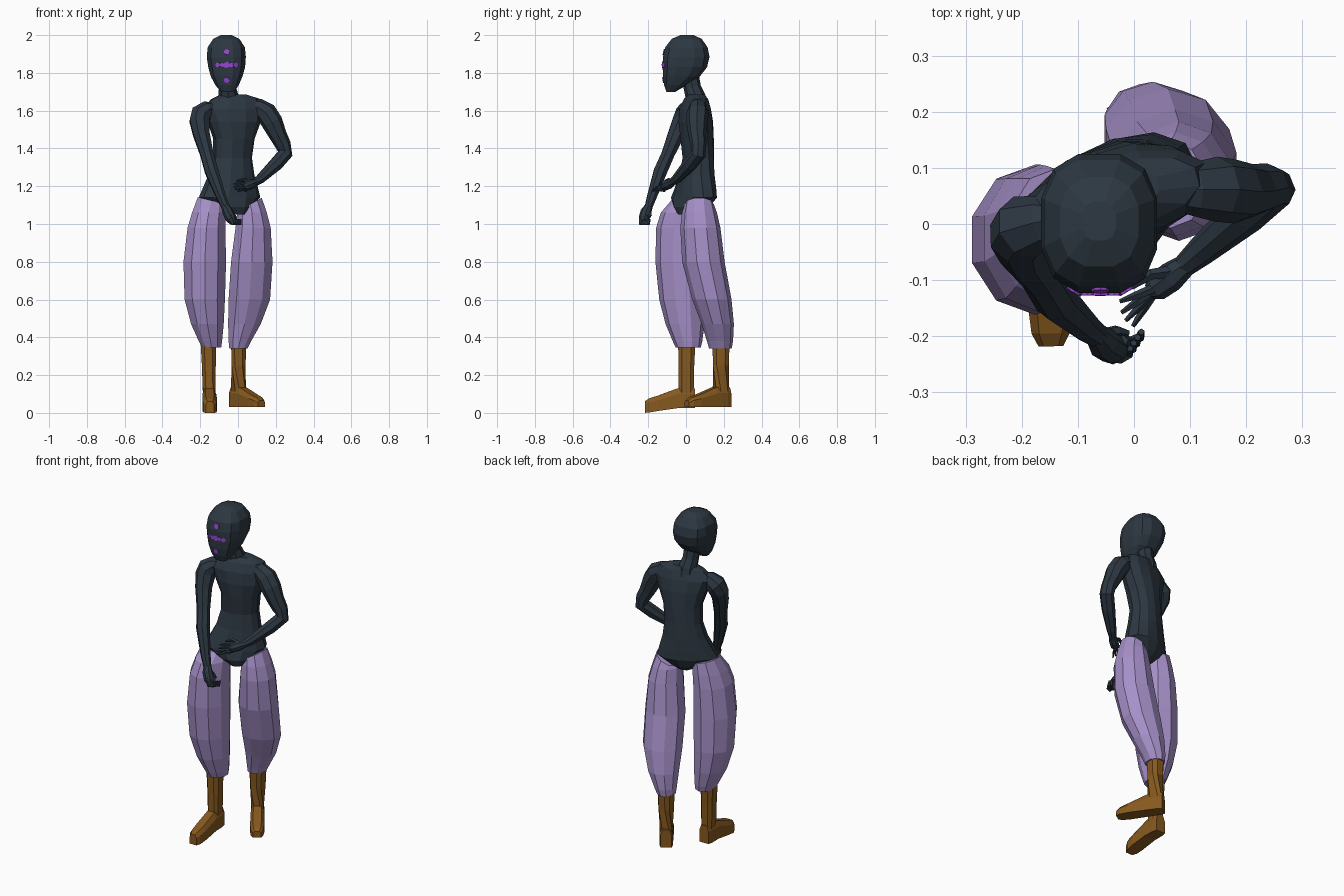
import bpy, bmesh, math
from mathutils import Vector, Matrix
from mathutils.bvhtree import BVHTree


def material(name, rgb):
    m = bpy.data.materials.new(name)
    m.diffuse_color = (*rgb, 1)
    return m


DARK = material("dark slate", (0.026, 0.039, 0.054))
LILAC = material("lilac cloth", (0.38, 0.28, 0.58))
BROWN = material("brown leather", (0.24, 0.10, 0.013))
VIOLET = material("violet marks", (0.30, 0.06, 0.62))


def finish(name, bm, mat):
    bmesh.ops.recalc_face_normals(bm, faces=bm.faces)
    me = bpy.data.meshes.new(name)
    bm.to_mesh(me)
    bm.free()
    me.materials.append(mat)
    ob = bpy.data.objects.new(name, me)
    bpy.context.collection.objects.link(ob)
    return ob


def skin(bm, rings):
    """Join rings of points with quads and cap both ends."""
    vs = [[bm.verts.new(p) for p in r] for r in rings]
    n = len(vs[0])
    for a, b in zip(vs, vs[1:]):
        for i in range(n):
            j = (i + 1) % n
            bm.faces.new((a[i], a[j], b[j], b[i]))
    bm.faces.new(vs[0])
    bm.faces.new(vs[-1])


def loft(bm, sections, n=10, power=1.0, tilt=0.0):
    """Sections are z, centre x, centre y, radius x, radius y, turn in degrees.
    The first ring is tilted sideways by the given slope."""
    rings = []
    for k, (z, cx, cy, rx, ry, turn) in enumerate(sections):
        ring = []
        for i in range(n):
            a = 2 * math.pi * (i + 0.5) / n
            c, s = math.cos(a), math.sin(a)
            p = Vector((rx * math.copysign(abs(c) ** power, c),
                        ry * math.copysign(abs(s) ** power, s), 0))
            p *= 1 / math.cos(math.pi / n) ** 0.6
            p.rotate(Matrix.Rotation(math.radians(turn), 3, 'Z'))
            ring.append((cx + p.x, cy + p.y, z + (tilt * p.x if k == 0 else 0)))
        rings.append(ring)
    skin(bm, rings)


def tube(bm, path, n=8):
    """Path points are x, y, z, radius."""
    pts = [Vector(p[:3]) for p in path]
    rings, t_old, u = [], None, None
    for i, p in enumerate(pts):
        a, b = pts[max(i - 1, 0)], pts[min(i + 1, len(pts) - 1)]
        t = (b - a).normalized()
        if u is None:
            u = t.orthogonal().normalized()
        else:
            u.rotate(t_old.rotation_difference(t))
        t_old, v = t, t.cross(u)
        r = path[i][3]
        rings.append([p + r * (u * math.cos(2 * math.pi * k / n) + v * math.sin(2 * math.pi * k / n))
                      for k in range(n)])
    skin(bm, rings)


# Head
bm = bmesh.new()
loft(bm, [(1.70, -.055, -.080, .036, .024, 0), (1.735, -.058, -.056, .062, .060, 0),
          (1.78, -.06, -.025, .084, .098, 0), (1.83, -.06, -.006, .098, .118, 0),
          (1.885, -.062, .001, .104, .124, 0), (1.935, -.062, .002, .099, .113, 0),
          (1.98, -.062, .004, .070, .080, 0), (2.0, -.062, .005, .030, .035, 0)], 12, 0.76)
bmesh.ops.recalc_face_normals(bm, faces=bm.faces)
bm.normal_update()
tree = BVHTree.FromBMesh(bm)
finish("head", bm, DARK)

# Face marks: thin plates set on the head surface
bm = bmesh.new()
marks = [(0, 1.91, .016), (0, 1.842, .018), (0, 1.762, .016)]
for s in (-1, 1):
    marks += [(s * .024, 1.842, .013), (s * .045, 1.842, .015)]
for dx, z, r in marks:
    hit, nor, _, _ = tree.ray_cast(Vector((-.06 + dx, -1, z)), Vector((0, 1, 0)))
    if hit:
        m = Matrix.Translation(hit) @ nor.to_track_quat('Z', 'Y').to_matrix().to_4x4()
        bmesh.ops.create_cone(bm, cap_ends=True, segments=8, radius1=r, radius2=r * .95,
                              depth=.009, matrix=m)
finish("face_marks", bm, VIOLET)

# Neck
bm = bmesh.new()
tube(bm, [(-.045, .052, 1.63, .062), (-.05, .05, 1.675, .053), (-.056, .034, 1.72, .046),
          (-.06, .02, 1.79, .047)])
finish("neck", bm, DARK)

# Torso, running down into the pelvis
bm = bmesh.new()
loft(bm, [(1.685, -.025, .055, .070, .040, 14), (1.662, -.012, .053, .130, .056, 14),
          (1.61, -.025, .048, .165, .074, 14), (1.54, -.02, .052, .140, .084, 15),
          (1.45, -.022, .059, .108, .083, 17), (1.35, -.03, .065, .103, .078, 20),
          (1.26, -.035, .058, .122, .085, 22), (1.19, -.04, .050, .150, .092, 25),
          (1.14, -.045, .042, .170, .096, 27), (1.09, -.030, .030, .098, .092, 27),
          (1.05, -.015, .018, .042, .062, 27)], 12, 0.9)
finish("torso", bm, DARK)

# Arms
bm = bmesh.new()
tube(bm, [(-.12, .012, 1.62, .025), (-.160, .005, 1.608, .046), (-.195, -.005, 1.58, .058),
          (-.204, -.020, 1.545, .056), (-.195, -.05, 1.48, .047),
          (-.165, -.095, 1.37, .037), (-.14, -.135, 1.28, .038), (-.088, -.182, 1.14, .027),
          (-.066, -.198, 1.09, .022)])
finish("right_arm", bm, DARK)
bm = bmesh.new()
tube(bm, [(.05, .06, 1.63, .030), (.105, .062, 1.618, .048), (.147, .062, 1.59, .058),
          (.180, .058, 1.54, .057), (.212, .060, 1.47, .047),
          (.238, .066, 1.42, .042), (.250, .066, 1.372, .040), (.20, .020, 1.315, .038),
          (.12, -.048, 1.24, .027), (.09, -.074, 1.22, .021)])
finish("left_arm", bm, DARK)

# Right hand: a loose fist with curled fingers
bm = bmesh.new()
tube(bm, [(-.068, -.196, 1.095, .021), (-.055, -.212, 1.065, .029), (-.038, -.222, 1.03, .029),
          (-.025, -.224, 1.005, .018)])
for k in range(4):
    f = k / 3
    x, y = -.035 + .02 * f, -.238 + .03 * f
    tube(bm, [(x - .005, y, 1.045, .010), (x + .008, y - .002, 1.0, .010),
              (x + .027, y + .008, 1.0, .009), (x + .028, y + .016, 1.025, .006)], 5)
tube(bm, [(-.06, -.198, 1.07, .012), (-.03, -.19, 1.05, .010), (-.012, -.195, 1.035, .007)], 5)
finish("right_hand", bm, DARK)

# Left hand: open, with long straight fingers
bm = bmesh.new()
tube(bm, [(.095, -.071, 1.222, .020), (.066, -.094, 1.210, .027), (.04, -.113, 1.200, .025),
          (.028, -.120, 1.197, .016)])
for tip, z in (((-.025, -.138), 1.215), ((-.022, -.158), 1.200),
               ((-.015, -.172), 1.188), ((-.002, -.182), 1.178)):
    mx, my = (tip[0] + .04) / 2, (tip[1] - .115) / 2
    tube(bm, [(.042, -.112, z, .009), (mx, my, z + .004, .008), (*tip, z - .004, .004)], 5)
tube(bm, [(.07, -.085, 1.222, .012), (.03, -.09, 1.235, .010), (-.005, -.112, 1.228, .006)], 5)
finish("left_hand", bm, DARK)

# Baggy trouser legs
bm = bmesh.new()
loft(bm, [(1.125, -.142, .010, .072, .085, 0), (1.06, -.155, -.015, .090, .115, 0),
          (.98, -.167, -.026, .102, .128, 0), (.80, -.176, -.028, .115, .130, 0),
          (.60, -.176, -.018, .109, .120, 0), (.47, -.162, -.005, .088, .100, 0),
          (.38, -.146, .008, .063, .076, 0), (.345, -.140, .012, .052, .064, 0)], 10, 1, -.25)
finish("right_trouser_leg", bm, LILAC)
bm = bmesh.new()
loft(bm, [(1.105, .065, .070, .062, .075, 0), (1.06, .074, .071, .080, .090, 0),
          (.98, .080, .076, .095, .103, 0), (.80, .073, .092, .112, .109, 0),
          (.60, .060, .137, .112, .101, 0), (.47, .034, .168, .088, .083, 0),
          (.38, .010, .180, .061, .067, 0), (.34, .002, .182, .049, .058, 0)], 10, 1, .55)
finish("left_trouser_leg", bm, LILAC)


def boot(name, ankle, turn, shin_top, lift, toe_drop):
    """Shin with a wedge shaped foot; y is the forward axis reversed."""
    bm = bmesh.new()
    middle = [(a + b) / 2 for a, b in zip(shin_top, ankle)]
    loft(bm, [(.37, *shin_top, .041, .046, 0), (.25, *middle, .037, .042, 0),
              (lift + .08, *ankle, .034, .041, turn)], 8, .7)
    rot = Matrix.Rotation(math.radians(turn), 3, 'Z')
    rings = []
    # forward distance, half width, bottom, top
    for f, w, b, t in ((-.046, .030, 0, .105), (-.02, .036, 0, .11), (.045, .037, 0, .105),
                       (.15, .039, -.6 * toe_drop, .066), (.195, .034, -.9 * toe_drop, .052),
                       (.218, .022, -toe_drop, .036)):
        ring = [(-w, b), (w, b), (w, b + .7 * (t - b)), (w * .6, t), (-w * .6, t), (-w, b + .7 * (t - b))]
        rings.append([rot @ Vector((x, -f, 0)) + Vector((*ankle, lift + z)) for x, z in ring])
    skin(bm, rings)
    finish(name, bm, BROWN)


# Boots
boot("right_boot", (-.152, 0), 1, (-.157, .004), .025, .025)
boot("left_boot", (.002, .185), 34, (.004, .185), .03, 0)
